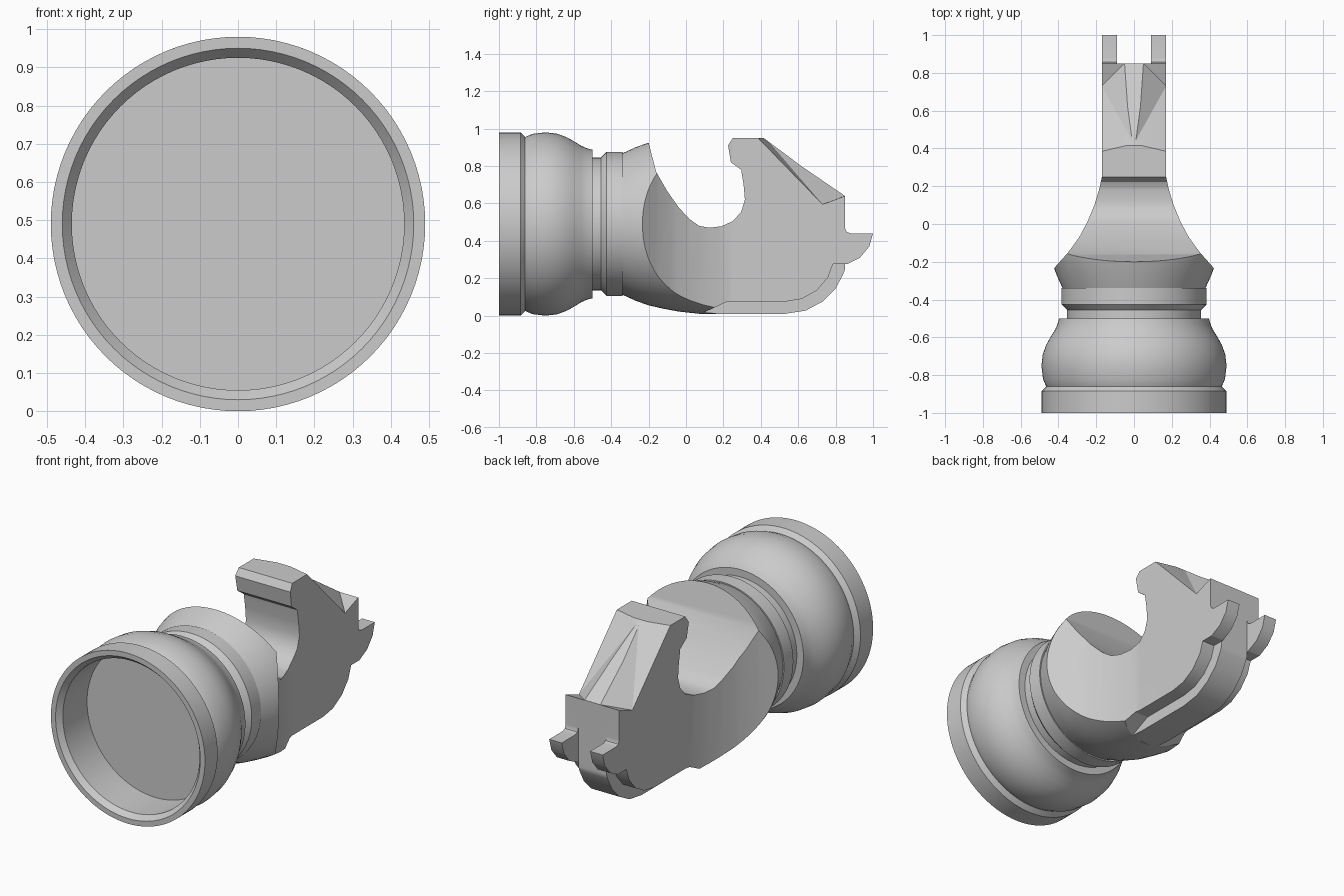
import bpy
import bmesh
import math
from mathutils import Vector, Matrix

if "Cube" in bpy.data.objects:
    bpy.data.objects.remove(bpy.data.objects["Cube"], do_unlink=True)

AXIS_Z = 0.49   # height of the turning axis, which runs along y
HALF = 0.17     # half thickness of the hook
RAIL = 0.09     # half thickness of the bottom rail and of the claw gap

grey = bpy.data.materials.new("plain grey")
grey.use_nodes = True
grey.diffuse_color = (0.6, 0.6, 0.6, 1)
grey.node_tree.nodes["Principled BSDF"].inputs["Base Color"].default_value = grey.diffuse_color


def finish_mesh(name, bm):
    bmesh.ops.recalc_face_normals(bm, faces=bm.faces)
    mesh = bpy.data.meshes.new(name)
    bm.to_mesh(mesh)
    bm.free()
    mesh.materials.append(grey)
    obj = bpy.data.objects.new(name, mesh)
    bpy.context.collection.objects.link(obj)
    return obj


def lathe(name, profile, steps=96):
    """Turn (y, radius) points around the y axis; both ends lie on the axis."""
    bm = bmesh.new()
    verts = [bm.verts.new((r, y, AXIS_Z)) for y, r in profile]
    edges = [bm.edges.new(pair) for pair in zip(verts, verts[1:])]
    bmesh.ops.spin(bm, geom=verts + edges, cent=(0, 0, AXIS_Z), axis=(0, 1, 0),
                   angle=math.tau, steps=steps)
    bmesh.ops.remove_doubles(bm, verts=bm.verts, dist=0.0001)
    return finish_mesh(name, bm)


def prism(name, points, direction):
    """Extrude a closed outline of 3D points along a direction."""
    bm = bmesh.new()
    face = bm.faces.new([bm.verts.new(p) for p in points])
    new = bmesh.ops.extrude_face_region(bm, geom=[face])["geom"]
    bmesh.ops.translate(bm, vec=direction,
                        verts=[v for v in new if isinstance(v, bmesh.types.BMVert)])
    return finish_mesh(name, bm)


def side_prism(name, outline, x0, x1):
    return prism(name, [(x0, y, z) for y, z in outline], Vector((x1 - x0, 0, 0)))


def hull(name, points):
    bm = bmesh.new()
    for p in points:
        bm.verts.new(p)
    out = bmesh.ops.convex_hull(bm, input=bm.verts)
    loose = [v for v in out["geom_interior"] if isinstance(v, bmesh.types.BMVert)]
    bmesh.ops.delete(bm, geom=loose, context='VERTS')
    return finish_mesh(name, bm)


def boolean(obj, cutter, operation):
    cutter.hide_render = True
    mod = obj.modifiers.new(operation.lower(), 'BOOLEAN')
    mod.operation, mod.object, mod.solver = operation, cutter, 'EXACT'
    bpy.context.view_layer.objects.active = obj
    bpy.ops.object.modifier_apply(modifier=mod.name)
    bpy.data.objects.remove(cutter, do_unlink=True)


def smooth(obj):
    bpy.ops.object.select_all(action='DESELECT')
    obj.select_set(True)
    bpy.context.view_layer.objects.active = obj
    bpy.ops.object.shade_smooth_by_angle(angle=math.radians(25))
    obj.modifiers.new("flat faces stay flat", 'WEIGHTED_NORMAL').keep_sharp = True


# Hollow cup with rim, bulge, groove and collar
cup = lathe("cup", [
    (-.75, 0), (-.75, .435), (-.97, .435), (-1, .46), (-1, .49), (-.885, .49),
    (-.86, .465), (-.82, .482), (-.75, .49), (-.69, .483), (-.64, .465),
    (-.6, .443), (-.56, .418), (-.53, .405), (-.5, .397), (-.5, .355),
    (-.455, .355), (-.425, .385), (-.34, .385), (-.34, 0)])

# Flaring neck, wide enough at the back to leave the hook whole
hook = lathe("hook", [
    (-.36, 0), (-.36, .37), (-.34, .378), (-.27, .41), (-.2, .435), (-.12, .453),
    (-.04, .468), (.08, .481), (.16, .487), (.18, .6), (1.1, .6), (1.1, 0)])

# Side outline: saddle, lip, sloped back, claw and rounded rail
side = [
    (-.4, 1.1), (-.245, 1.1), (-.2, .925), (-.16, .77), (-.1, .665), (-.04, .58),
    (.02, .515), (.07, .48), (.125, .47), (.19, .478), (.25, .505), (.295, .555),
    (.315, .62), (.308, .7), (.295, .78), (.24, .82), (.225, .91), (.25, .95),
    (.415, .95), (.62, .797), (.85, .64), (.85, .47), (.858, .448), (.88, .44),
    (1, .44), (.98, .37), (.93, .31), (.86, .275), (.84, .22), (.8, .145),
    (.73, .075), (.64, .027), (.53, .01), (.085, .01), (.06, -.05), (-.4, -.05)]
boolean(hook, side_prism("side_outline", side, -.7, .7), 'INTERSECT')

# Plan outline: concave cheeks narrowing to the flat hook
cheek = [(.6, -.5), (.6, -.38), (.5, -.305), (.418, -.228), (.35, -.152), (.29, -.07),
         (.245, .015), (.21, .1), (.185, .18), (HALF, .25), (HALF, 1.1)]
plan = cheek + [(-x, y) for x, y in reversed(cheek)]
boolean(hook, prism("plan_outline", [(x, y, -.2) for x, y in plan],
                    Vector((0, 0, 1.5))), 'INTERSECT')

# Steps beside the bottom rail
step = [(.06, 0), (.22, .075), (.53, .075), (.62, .09), (.7, .135), (.76, .205),
        (.785, .275), (.89, .275), (.89, -.1), (.06, -.1)]
for s in (-1, 1):
    boolean(hook, side_prism("rail_step", step, s * RAIL, s * .5), 'DIFFERENCE')

# Gap between the two claws
gap = [(.85, .1), (.85, .6), (1.1, .6), (1.1, .1)]
boolean(hook, side_prism("claw_gap", gap, -RAIL, RAIL), 'DIFFERENCE')

# Bevelled sides of the sloped back, leaving a ridge and two corner points
low = [(HALF, .385, .95), (HALF, .73, .595), (HALF, .86, .643)]
for s in (-1, 1):
    pts = [(0, .425, .95), (.05, .85, .64), (.05, .86, .643)] + low
    pts += [(.2, y, z) for x, y, z in low]
    pts += [(x, y, 1.1) for x, y, z in pts]
    boolean(hook, hull("back_bevel", [(s * x, y, z) for x, y, z in pts]), 'DIFFERENCE')

for part in (cup, hook):
    smooth(part)
